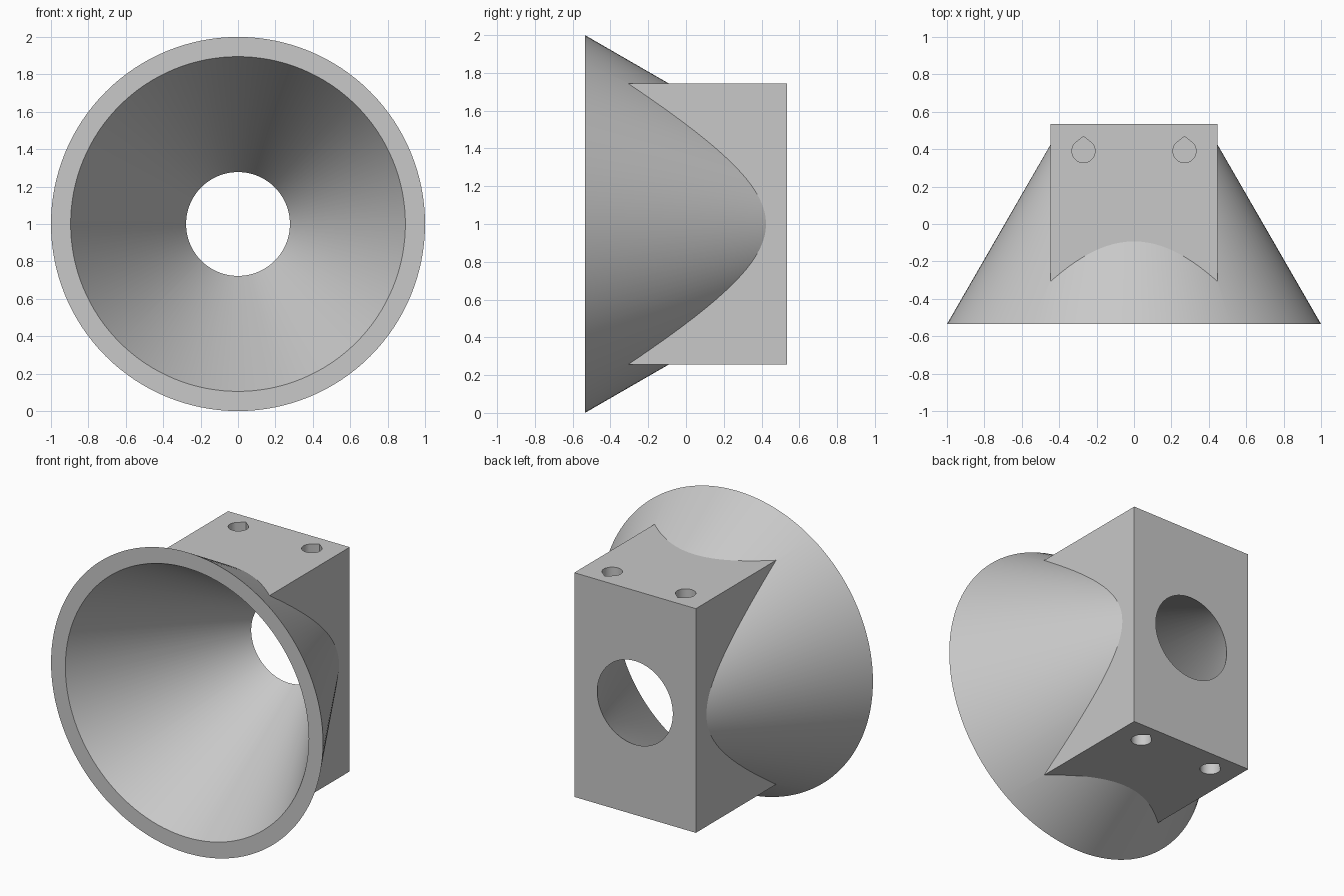
import bpy, bmesh, math

cube = bpy.data.objects.get("Cube")
if cube:
    bpy.data.objects.remove(cube, do_unlink=True)

SEGMENTS = 128
BACK = 0.535             # half of the total depth
SLOPE = 0.577            # radius lost per unit of depth
HALF_W, HALF_H = 0.447, 0.745

grey = bpy.data.materials.new("light_grey")
grey.use_nodes = True
colour = (0.58, 0.58, 0.58, 1)
grey.diffuse_color = colour
grey.node_tree.nodes["Principled BSDF"].inputs["Base Color"].default_value = colour


def loft(name, ring_a, ring_b):
    """Closed solid between two matching rings of points."""
    bm = bmesh.new()
    a = [bm.verts.new(p) for p in ring_a]
    b = [bm.verts.new(p) for p in ring_b]
    bm.faces.new(a)
    bm.faces.new(b)
    for i in range(len(a)):
        j = (i + 1) % len(a)
        bm.faces.new((a[i], a[j], b[j], b[i]))
    bmesh.ops.recalc_face_normals(bm, faces=bm.faces)
    mesh = bpy.data.meshes.new(name)
    bm.to_mesh(mesh)
    bm.free()
    mesh.materials.append(grey)
    obj = bpy.data.objects.new(name, mesh)
    bpy.context.collection.objects.link(obj)
    return obj


def frustum(name, front_radius, y0, y1):
    """Cone section along y; front_radius is measured at the front rim."""
    def ring(y):
        r = front_radius - SLOPE * (y + BACK)
        angles = [math.tau * i / SEGMENTS for i in range(SEGMENTS)]
        return [(r * math.cos(t), y, 1 + r * math.sin(t)) for t in angles]
    return loft(name, ring(y0), ring(y1))


def teardrop(name, x, y, r, z0, z1):
    """Vertical hole with a pointed side towards the back."""
    angles = [math.radians(140 + 260 * i / 32) for i in range(33)]
    outline = [(x + r * math.cos(t), y + r * math.sin(t)) for t in angles]
    outline.append((x, y + 1.28 * r))
    return loft(name, [(*p, z0) for p in outline], [(*p, z1) for p in outline])


def combine(target, tool, operation):
    mod = target.modifiers.new(operation.title(), 'BOOLEAN')
    mod.operation = operation
    mod.solver = 'EXACT'
    mod.object = tool
    bpy.context.view_layer.objects.active = target
    bpy.ops.object.modifier_apply(modifier=mod.name)
    bpy.data.objects.remove(tool, do_unlink=True)


# Flared funnel wall
funnel = frustum("funnel_with_mount", 1.0, -BACK, BACK - 0.04)

# Mounting block behind the funnel
corners = [(-HALF_W, -HALF_H), (HALF_W, -HALF_H), (HALF_W, HALF_H), (-HALF_W, HALF_H)]
block = loft("mounting_block", [(x, -0.25 - 0.1, 1 + z) for x, z in corners],
             [(x, BACK, 1 + z) for x, z in corners])
# Start the block just inside the funnel, then hollow both together
combine(funnel, block, 'UNION')
combine(funnel, frustum("bore_cutter", 0.895, -BACK - 0.1, BACK + 0.1), 'DIFFERENCE')

# Trim any block corner that stands proud of the cone's front
# Blind screw holes in the top and bottom of the block
for x in (-0.27, 0.27):
    for sign in (-1, 1):
        face = 1 + sign * HALF_H
        hole = teardrop("screw_hole_cutter", x, 0.39, 0.062,
                        face + sign * 0.1, face - sign * 0.3)
        combine(funnel, hole, 'DIFFERENCE')

# Smooth the round walls and keep the edges crisp
bpy.ops.object.select_all(action='DESELECT')
funnel.select_set(True)
bpy.context.view_layer.objects.active = funnel
bpy.ops.object.shade_smooth_by_angle(angle=math.radians(25))
